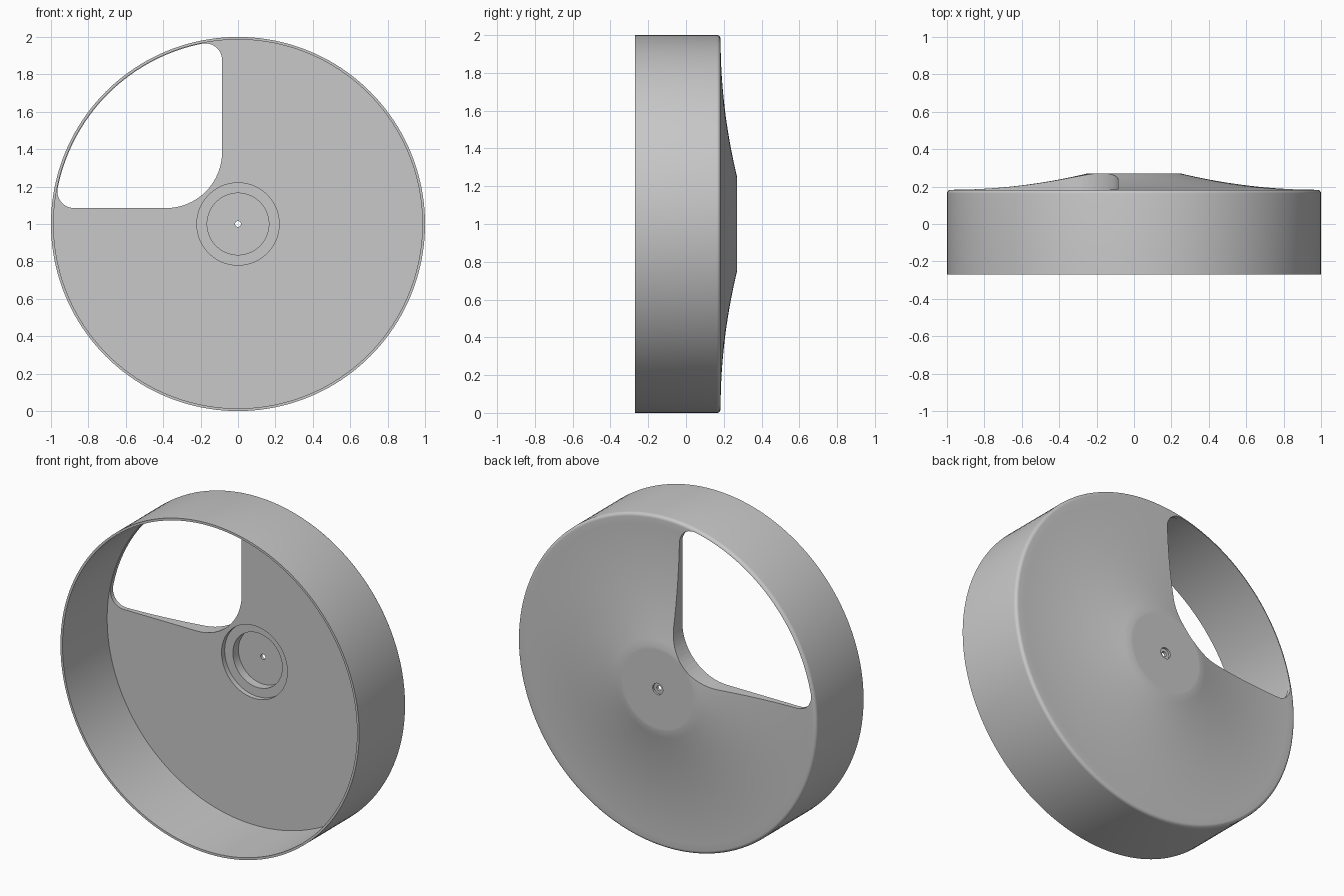
import bpy, bmesh
from math import sin, cos, pi, sqrt, atan2

SEGMENTS = 160
CENTRE_Z = 1.0

old = bpy.data.objects.get("Cube")
if old:
    bpy.data.objects.remove(old, do_unlink=True)

# One plain grey for the whole part
grey = bpy.data.materials.new("plain grey")
grey.use_nodes = True
colour = (0.58, 0.58, 0.58, 1)
grey.diffuse_color = colour
grey.node_tree.nodes["Principled BSDF"].inputs["Base Color"].default_value = colour


def make_object(name, bm):
    bmesh.ops.recalc_face_normals(bm, faces=bm.faces[:])
    mesh = bpy.data.meshes.new(name)
    bm.to_mesh(mesh)
    bm.free()
    mesh.materials.append(grey)
    obj = bpy.data.objects.new(name, mesh)
    bpy.context.collection.objects.link(obj)
    return obj


def lathe(name, profile):
    """Turn a closed (radius, y) profile around the front-to-back axis."""
    bm = bmesh.new()
    rings = []
    for i in range(SEGMENTS):
        a = 2 * pi * i / SEGMENTS
        rings.append([bm.verts.new((r * cos(a), y, CENTRE_Z + r * sin(a)))
                      for r, y in profile])
    n = len(profile)
    for i, ring in enumerate(rings):
        after = rings[(i + 1) % SEGMENTS]
        for j in range(n):
            k = (j + 1) % n
            bm.faces.new((ring[j], ring[k], after[k], after[j]))
    return make_object(name, bm)


def arc(cx, cy, radius, start, end, steps):
    return [(cx + radius * cos(start + (end - start) * i / steps),
             cy + radius * sin(start + (end - start) * i / steps))
            for i in range(steps + 1)]


# Section of the drum: screw hole, stepped hub recess, wall, rounded rim, flared back
WALL, RIM_R, BACK, PLATEAU = 0.986, 0.02, 0.183, 0.27
HUB = 0.25
profile = [(0.016, 0.24), (0.165, 0.24), (0.165, 0.187), (0.22, 0.187),
           (0.22, 0.157), (WALL, 0.157), (WALL, -0.27), (1, -0.27)]
profile += arc(1 - RIM_R, BACK - RIM_R, RIM_R, 0, pi / 2, 6)
edge = 1 - RIM_R
for i in range(1, 19):
    t = i / 18
    profile.append((edge - t * (edge - HUB), BACK + (PLATEAU - BACK) * t * t))
profile += [(0.235, PLATEAU), (0.034, PLATEAU), (0.034, 0.257), (0.016, 0.257)]
drum = lathe("drum_cover", profile)

# Outline of the quarter window, measured from the axis
SIDE, INNER_R, CORNER_R, OUTER_R = 0.085, 0.3, 0.09, 0.983
near = SIDE + CORNER_R
far = sqrt((OUTER_R - CORNER_R) ** 2 - near ** 2)
lean = atan2(far, near)
outline = arc(-SIDE - INNER_R, SIDE + INNER_R, INNER_R, -pi / 2, 0, 16)
outline += arc(-near, far, CORNER_R, 0, pi - lean, 10)
outline += arc(0, 0, OUTER_R, pi - lean, pi / 2 + lean, 40)[1:-1]
outline += arc(-far, near, CORNER_R, pi / 2 + lean, 3 * pi / 2, 10)

bm = bmesh.new()
face = bm.faces.new([bm.verts.new((x, 0.1, CENTRE_Z + z)) for x, z in outline])
extruded = bmesh.ops.extrude_face_region(bm, geom=[face])["geom"]
bmesh.ops.translate(bm, vec=(0, 0.3, 0),
                    verts=[v for v in extruded if isinstance(v, bmesh.types.BMVert)])
cutter = make_object("window_cutter", bm)
cutter.hide_render = True

# Cut the window, then smooth the round surfaces
cut = drum.modifiers.new("window", 'BOOLEAN')
cut.operation = 'DIFFERENCE'
cut.solver = 'EXACT'
cut.object = cutter
bpy.ops.object.select_all(action='DESELECT')
drum.select_set(True)
bpy.context.view_layer.objects.active = drum
bpy.ops.object.modifier_apply(modifier=cut.name)
bpy.data.objects.remove(cutter, do_unlink=True)
bpy.ops.object.shade_smooth_by_angle(angle=pi / 6)
